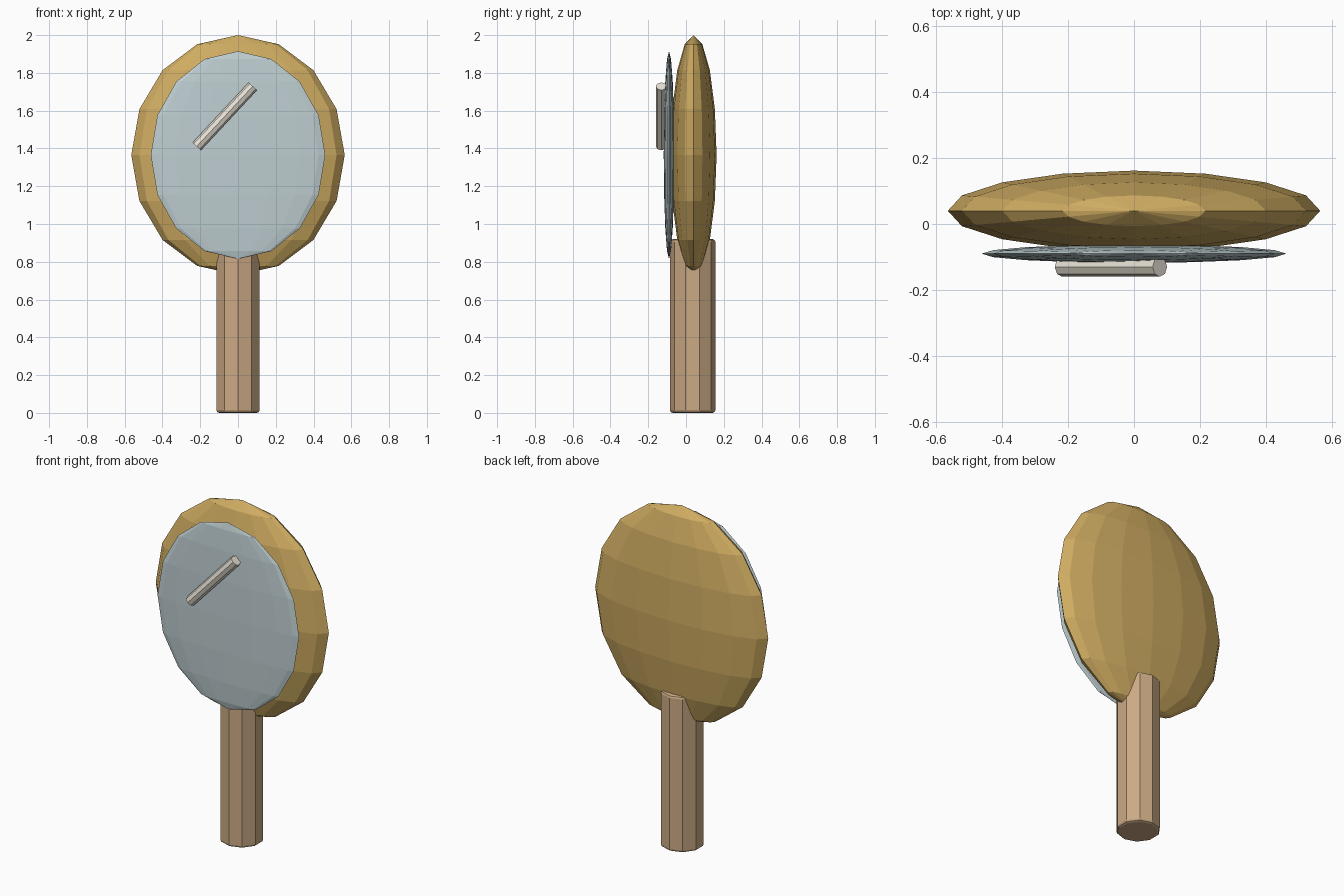
import bpy
from math import radians

if "Cube" in bpy.data.objects:
    bpy.data.objects.remove(bpy.data.objects["Cube"])


def finish(obj, name, color):
    obj.name = name
    mat = bpy.data.materials.new(name + "_material")
    mat.diffuse_color = (*color, 1)
    mat.use_nodes = True
    mat.node_tree.nodes["Principled BSDF"].inputs["Base Color"].default_value = mat.diffuse_color
    obj.data.materials.append(mat)
    return obj


def disc(name, loc, radii, color):
    # flattened low-poly sphere with poles up and down
    bpy.ops.mesh.primitive_uv_sphere_add(segments=16, ring_count=8, radius=1, location=loc)
    obj = bpy.context.object
    obj.scale = radii
    bpy.ops.object.transform_apply(location=False, rotation=False, scale=True)
    return finish(obj, name, color)


def rod(name, sides, radius, length, loc, color, tilt=0):
    bpy.ops.mesh.primitive_cylinder_add(vertices=sides, radius=radius, depth=length,
                                        location=loc, rotation=(0, tilt, 0))
    return finish(bpy.context.object, name, color)


# Wooden backing and glass
disc("mirror_frame", (0, 0.04, 1.365), (0.565, 0.122, 0.635), (0.62, 0.41, 0.12))
disc("mirror_glass", (0, -0.09, 1.365), (0.462, 0.028, 0.55), (0.52, 0.62, 0.64))

# Handle with softened ends
handle = rod("handle", 10, 0.12, 0.92, (0, 0.035, 0.46), (0.60, 0.40, 0.23))
bevel = handle.modifiers.new("soft_ends", "BEVEL")
bevel.width = 0.014
bevel.segments = 2
bevel.limit_method = "ANGLE"
bevel.angle_limit = radians(50)

# Diagonal highlight on the glass
rod("glass_highlight", 8, 0.03, 0.435, (-0.07, -0.13, 1.57), (0.80, 0.75, 0.66), radians(43))
